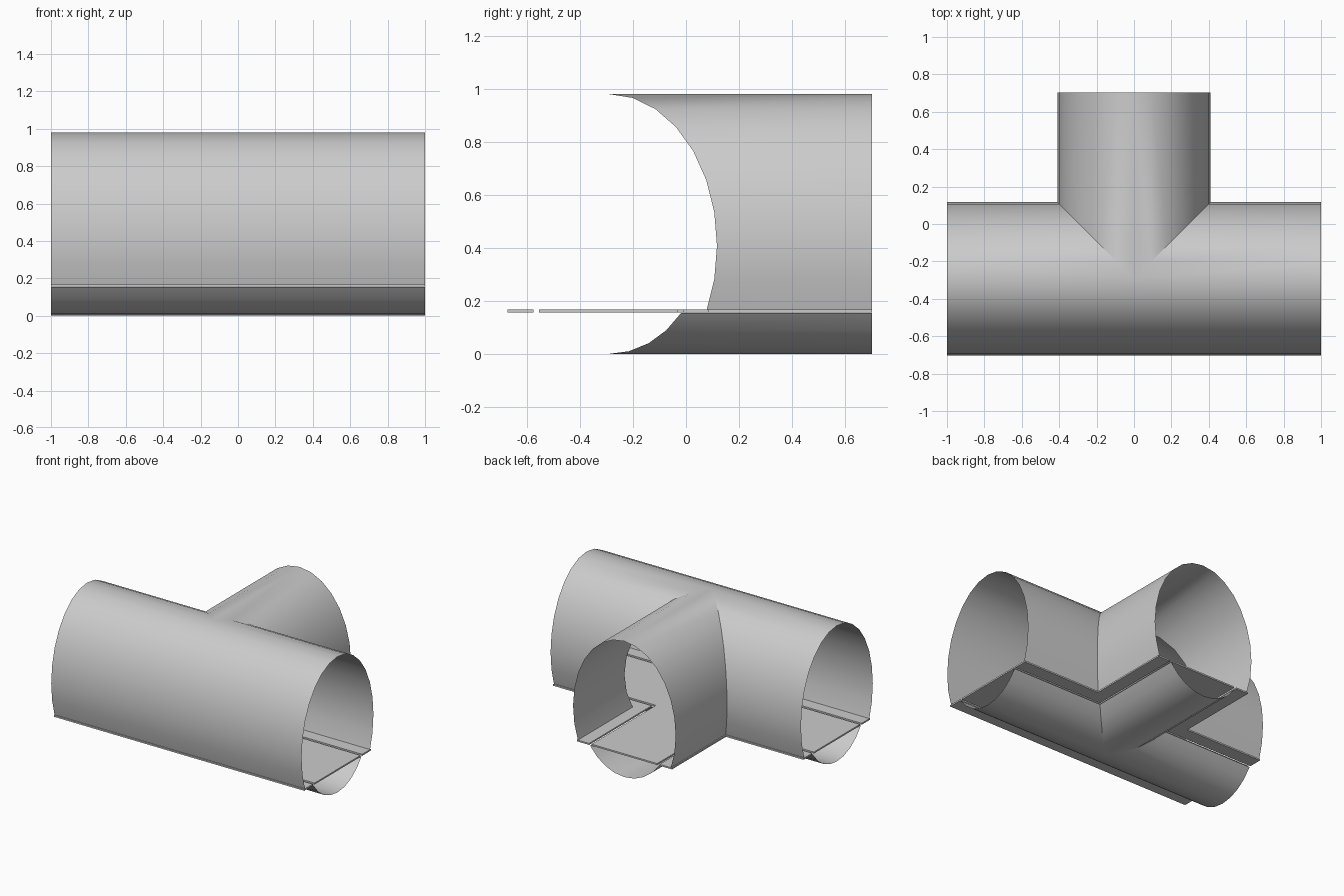
import bpy, bmesh, math

if "Cube" in bpy.data.objects:
    bpy.data.objects.remove(bpy.data.objects["Cube"], do_unlink=True)

AXIS_Y = -0.293      # centre line of the main passage
HALF_LENGTH = 1.0    # main passage end
BRANCH_END = 0.703   # side passage end
CENTRE_Z = 0.408
STEP = math.pi / 14

grey = bpy.data.materials.new("plain_grey")
grey.use_nodes = True
grey.diffuse_color = (0.6, 0.6, 0.6, 1)
grey.node_tree.nodes["Principled BSDF"].inputs["Base Color"].default_value = (0.6, 0.6, 0.6, 1)


def arc(half_width, half_height, first, last):
    """Elliptic profile as (offset from centre line, height), angle from the top."""
    way = 1 if last > first else -1
    return [(max(0, half_width * math.sin(k * STEP)), CENTRE_Z + half_height * math.cos(k * STEP))
            for k in range(first, last + way, way)]


def sweep(bm, profile, path, closed=False):
    """Carry the profile along a path that gives one route per offset."""
    rows = [[bm.verts.new((x, y, z)) for x, y in path(d)] for d, z in profile]
    pairs = list(zip(rows, rows[1:]))
    if closed:
        pairs.append((rows[-1], rows[0]))
    for low, high in pairs:
        for i in range(len(low) - 1):
            bm.faces.new((low[i], low[i + 1], high[i + 1], high[i]))
    return rows


def front_path(d):
    return [(0, AXIS_Y - d), (HALF_LENGTH, AXIS_Y - d)]


def back_path(d):
    # along the main passage, mitred into the side passage
    return [(HALF_LENGTH, AXIS_Y + d), (d, AXIS_Y + d), (d, BRANCH_END)]


def build(name, profile, solid=False, ring=False):
    bm = bmesh.new()
    front = sweep(bm, profile, front_path, ring)
    back = sweep(bm, profile, back_path, ring)
    if solid:
        bm.faces.new([r[-1] for r in reversed(front)])
        bm.faces.new([r[0] for r in back])
        bm.faces.new([r[-1] for r in reversed(back)])
    bmesh.ops.remove_doubles(bm, verts=bm.verts, dist=0.0005)
    mesh = bpy.data.meshes.new(name)
    bm.to_mesh(mesh)
    bm.free()
    mesh.materials.append(grey)
    obj = bpy.data.objects.new(name, mesh)
    bpy.context.collection.objects.link(obj)
    mirror = obj.modifiers.new("mirror", 'MIRROR')
    mirror.merge_threshold = 0.0005
    bpy.ops.object.select_all(action='DESELECT')
    obj.select_set(True)
    bpy.context.view_layer.objects.active = obj
    bpy.ops.object.shade_smooth_by_angle(angle=math.radians(30))
    return obj


def slab(inner, outer, bottom=0.157, top=0.168):
    return [(inner, bottom), (outer, bottom), (outer, top), (inner, top)]


# Vaulted walls and roof
build("vault_shell", arc(0.41, 0.573, 9, 0))
# Rounded channel below the floor
build("lower_trough", arc(0.35, 0.408, 14, 10))
# Floor plate and side ledges with a narrow gap between
build("floor_plate", slab(0, 0.262), solid=True)
build("side_ledge", slab(0.282, 0.38), solid=True, ring=True)
